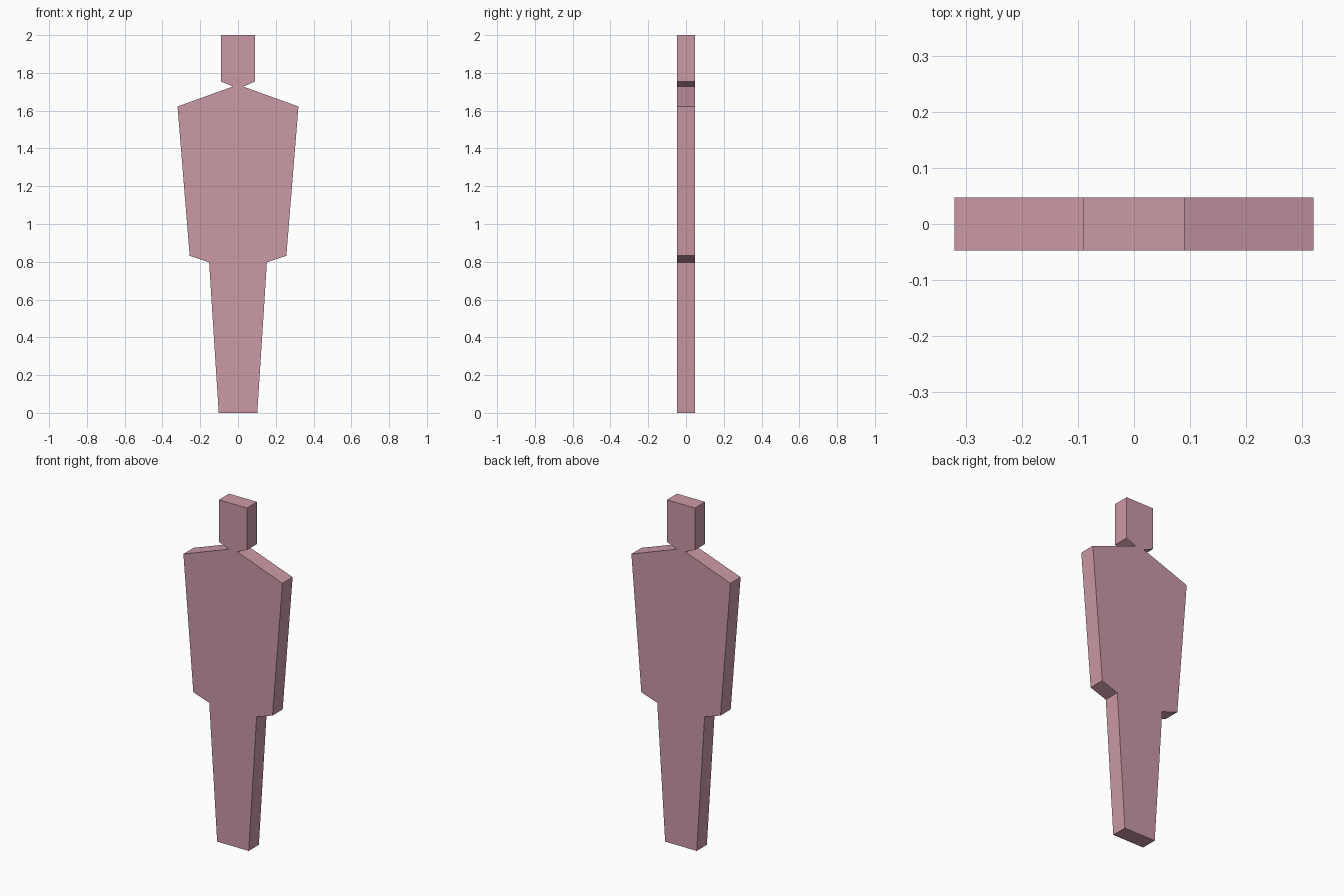
import bpy, bmesh

if "Cube" in bpy.data.objects:
    bpy.data.objects.remove(bpy.data.objects["Cube"])

DEPTH = 0.094

# Right half of the silhouette (x, z), from feet to top of head
half = [(0.102, 0.0), (0.153, 0.797), (0.256, 0.832), (0.32, 1.622),
        (0.027, 1.728), (0.09, 1.754), (0.09, 2.0)]
outline = half + [(-x, z) for x, z in reversed(half)]

# Flat standing figure: mirrored outline extruded through its thickness
bm = bmesh.new()
face = bm.faces.new([bm.verts.new((x, -DEPTH / 2, z)) for x, z in outline])
ext = bmesh.ops.extrude_face_region(bm, geom=[face], use_keep_orig=True)
verts = [g for g in ext["geom"] if isinstance(g, bmesh.types.BMVert)]
bmesh.ops.translate(bm, verts=verts, vec=(0, DEPTH, 0))
bmesh.ops.recalc_face_normals(bm, faces=bm.faces)

mesh = bpy.data.meshes.new("standing_figure")
bm.to_mesh(mesh)
bm.free()
figure = bpy.data.objects.new("standing_figure", mesh)
bpy.context.collection.objects.link(figure)

# Dusty pink paint
paint = bpy.data.materials.new("dusty_pink")
paint.diffuse_color = (0.6, 0.32, 0.38, 1)
paint.use_nodes = True
paint.node_tree.nodes["Principled BSDF"].inputs["Base Color"].default_value = paint.diffuse_color
mesh.materials.append(paint)
